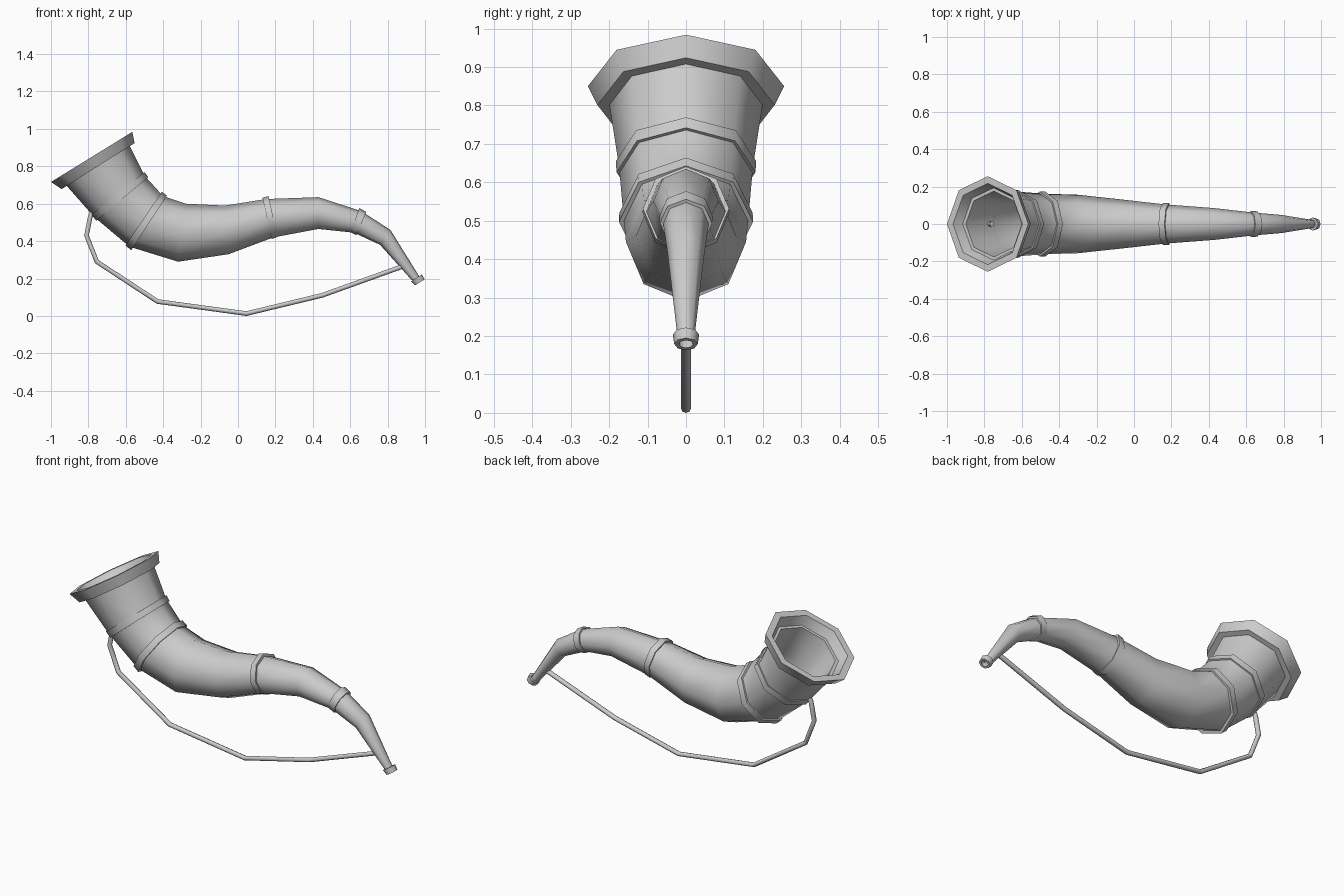
import bpy, bmesh, math
from mathutils import Vector

default = bpy.data.objects.get("Cube")
if default:
    bpy.data.objects.remove(default)

horn_grey = bpy.data.materials.new("horn_grey")
horn_grey.use_nodes = True
horn_grey.diffuse_color = (0.6, 0.6, 0.6, 1)
horn_grey.node_tree.nodes["Principled BSDF"].inputs["Base Color"].default_value = (0.6, 0.6, 0.6, 1)

SIDES = 8


def section(top, bottom, scale=1.0):
    """Octagon spanning two points of the side profile."""
    t, b = Vector((top[0], 0, top[1])), Vector((bottom[0], 0, bottom[1]))
    centre, arm = (t + b) / 2, (t - b) / 2 * scale
    side = Vector((0, arm.length, 0))
    return [centre + arm * math.cos(a) + side * math.sin(a)
            for a in (math.tau * i / SIDES for i in range(SIDES))]


def loft(name, rings, closed=True):
    """Skin a list of sections, either looped round or capped at the ends."""
    bm = bmesh.new()
    loops = [[bm.verts.new(p) for p in ring] for ring in rings]
    pairs = list(zip(loops, loops[1:]))
    if closed:
        pairs.append((loops[-1], loops[0]))
    else:
        bm.faces.new(loops[0])
        bm.faces.new(loops[-1])
    for a, b in pairs:
        for i in range(len(a)):
            j = (i + 1) % len(a)
            bm.faces.new((a[i], a[j], b[j], b[i]))
    bmesh.ops.recalc_face_normals(bm, faces=bm.faces)
    mesh = bpy.data.meshes.new(name)
    bm.to_mesh(mesh)
    bm.free()
    mesh.materials.append(horn_grey)
    obj = bpy.data.objects.new(name, mesh)
    bpy.context.collection.objects.link(obj)
    bpy.ops.object.select_all(action='DESELECT')
    obj.select_set(True)
    bpy.context.view_layer.objects.active = obj
    bpy.ops.object.shade_smooth_by_angle(angle=math.radians(50))
    return obj


# Hollow curved body, outer wall then inner wall back
profile = [
    ((-0.58, 0.91), (-0.92, 0.70)),
    ((-0.50, 0.75), (-0.77, 0.53)),
    ((-0.40, 0.64), (-0.58, 0.37)),
    ((-0.28, 0.60), (-0.32, 0.29)),
    ((-0.07, 0.59), (-0.05, 0.33)),
    ((0.15, 0.625), (0.19, 0.42)),
    ((0.43, 0.635), (0.43, 0.465)),
    ((0.66, 0.56), (0.62, 0.445)),
    ((0.815, 0.46), (0.76, 0.38)),
    ((0.97, 0.21), (0.93, 0.19)),
]
outer = [section(t, b) for t, b in profile]
inner = [section(t, b, 0.88) for t, b in profile]
loft("horn_body", outer + inner[::-1])

# Flared rim around the bell
rim_top, rim_low = ((-0.565, 0.984), (-1.0, 0.716)), ((-0.553, 0.924), (-0.943, 0.678))
loft("bell_rim", [section(*rim_top), section(*rim_low),
                  section(*rim_low, 0.83), section(*rim_top, 0.85)])

# Raised bands
bands = {
    "bell_band": (((-0.50, 0.769), (-0.785, 0.54)), ((-0.48, 0.742), (-0.757, 0.51))),
    "elbow_band": (((-0.407, 0.664), (-0.602, 0.377)), ((-0.38, 0.643), (-0.571, 0.351))),
    "middle_band": (((0.131, 0.632), (0.179, 0.411)), ((0.163, 0.641), (0.211, 0.422))),
    "neck_band": (((0.649, 0.577), (0.601, 0.447)), ((0.686, 0.556), (0.633, 0.431))),
}
for name, (a, b) in bands.items():
    loft(name, [section(*a), section(*b), section(*b, 0.86), section(*a, 0.86)])

# Mouthpiece ring with its bore
mouth_a, mouth_b = ((0.983, 0.222), (0.925, 0.185)), ((0.998, 0.195), (0.946, 0.163))
loft("mouthpiece", [section(*mouth_a), section(*mouth_b),
                    section(*mouth_b, 0.62), section(*mouth_a, 0.62)])

# Carrying strap hanging below
path = [Vector((x, 0, z)) for x, z in (
    (-0.76, 0.60), (-0.79, 0.53), (-0.81, 0.43), (-0.755, 0.29), (-0.43, 0.077),
    (0.045, 0.0125), (0.45, 0.11), (0.90, 0.272))]
rings = []
for i, p in enumerate(path):
    d_in = (p - path[max(i - 1, 0)]).normalized()
    d_out = (path[min(i + 1, len(path) - 1)] - p).normalized()
    along = (d_in + d_out).normalized()
    across = Vector((-along.z, 0, along.x)) * 0.0125
    rings.append([p + across * math.cos(a) + Vector((0, 0.0135 * math.sin(a), 0))
                  for a in (math.tau * k / SIDES for k in range(SIDES))])
loft("strap", rings, closed=False)
